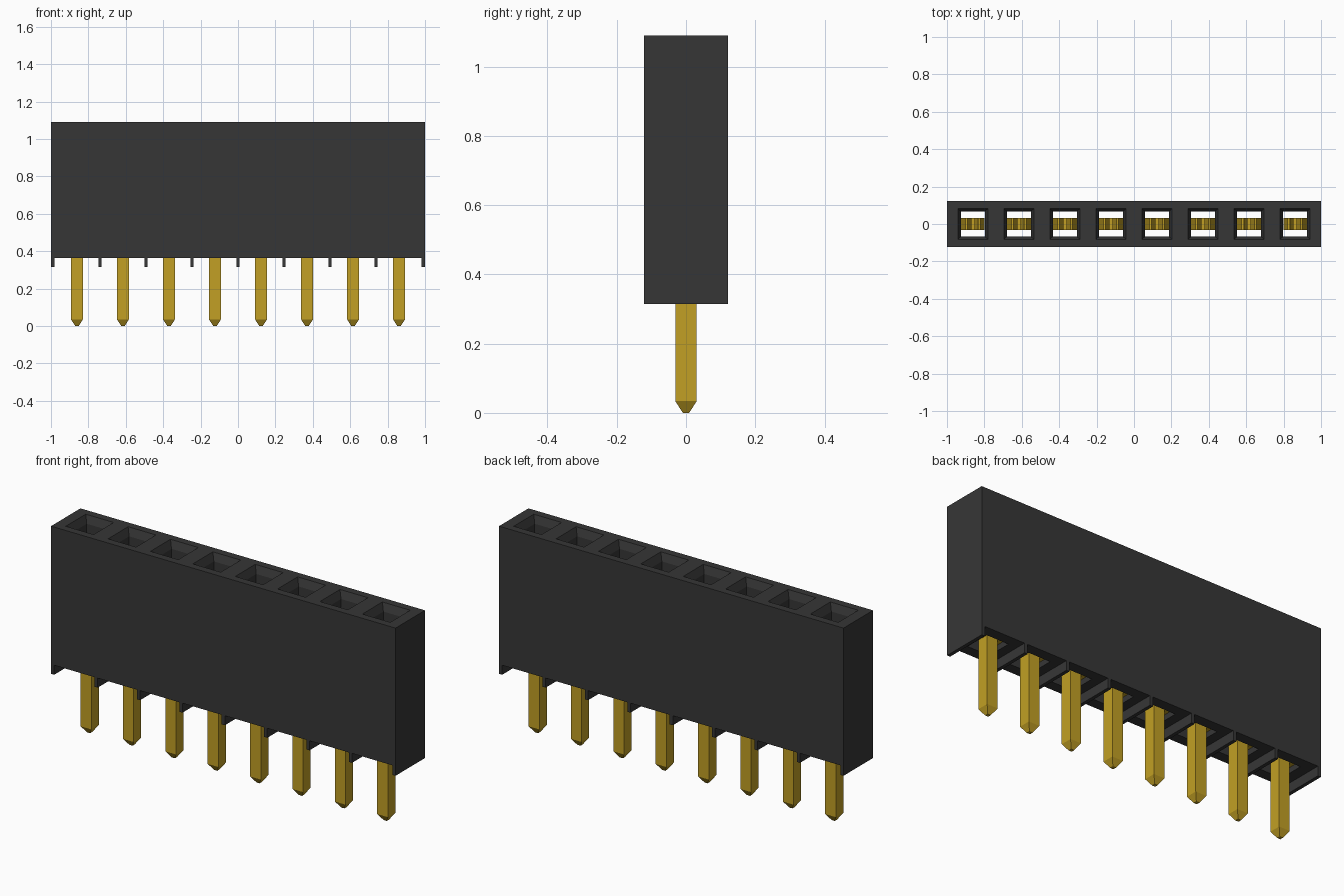
import bpy
import bmesh

cube = bpy.data.objects.get("Cube")
if cube:
    bpy.data.objects.remove(cube, do_unlink=True)

COUNT, PITCH = 8, 0.246
HALF_Y, Z_RIB, Z_BASE, Z_TOP = 0.122, 0.315, 0.365, 1.09
centres = [(i - (COUNT - 1) / 2) * PITCH for i in range(COUNT)]
bounds = [-1.0] + [(i - COUNT / 2) * PITCH for i in range(1, COUNT)] + [1.0]


def material(name, rgb):
    mat = bpy.data.materials.new(name)
    mat.use_nodes = True
    mat.diffuse_color = (*rgb, 1)
    mat.node_tree.nodes["Principled BSDF"].inputs["Base Color"].default_value = (*rgb, 1)
    return mat


black = material("black plastic", (0.037, 0.037, 0.037))
gold = material("gold metal", (0.54, 0.35, 0.018))


def mesh_from(bm, name, mat):
    bmesh.ops.recalc_face_normals(bm, faces=bm.faces)
    me = bpy.data.meshes.new(name)
    bm.to_mesh(me)
    bm.free()
    me.materials.append(mat)
    return me


def place(name, me, x=0):
    ob = bpy.data.objects.new(name, me)
    ob.location.x = x
    bpy.context.collection.objects.link(ob)
    return ob


def ring(bm, x0, x1, hy, z):
    return [bm.verts.new(p) for p in
            ((x0, -hy, z), (x1, -hy, z), (x1, hy, z), (x0, hy, z))]


def bridge(bm, a, b, sides=range(4)):
    for k in sides:
        n = (k + 1) % 4
        bm.faces.new((a[k], a[n], b[n], b[k]))


# Housing: one open cell per contact, with a funnel mouth and a through hole
bm = bmesh.new()
for i, c in enumerate(centres):
    x0, x1 = bounds[i], bounds[i + 1]
    rings = [ring(bm, x0, x1, HALF_Y, Z_BASE),
             ring(bm, x0, x1, HALF_Y, Z_TOP),
             ring(bm, c - 0.081, c + 0.081, 0.083, Z_TOP),
             ring(bm, c - 0.064, c + 0.064, 0.067, Z_TOP - 0.04),
             ring(bm, c - 0.064, c + 0.064, 0.067, Z_BASE)]
    outer = [0, 2] + ([3] if i == 0 else []) + ([1] if i == COUNT - 1 else [])
    bridge(bm, rings[0], rings[1], outer)
    for a, b in zip(rings[1:], rings[2:] + rings[:1]):
        bridge(bm, a, b)
bmesh.ops.remove_doubles(bm, verts=bm.verts, dist=1e-5)
place("housing", mesh_from(bm, "housing", black))

# Standoff ribs below the housing, between the cells and at both ends
for i, x in enumerate(bounds):
    x0, x1 = max(x - 0.009, -1), min(x + 0.009, 1)
    if i == 0:
        x1 = -0.982
    if i == COUNT:
        x0 = 0.982
    bm = bmesh.new()
    low, high = ring(bm, x0, x1, HALF_Y, Z_RIB), ring(bm, x0, x1, HALF_Y, Z_BASE)
    bridge(bm, low, high)
    bm.faces.new(low)
    bm.faces.new(high)
    place(f"standoff_rib_{i + 1}", mesh_from(bm, "standoff_rib", black))

# Square pin with a tapered tip
bm = bmesh.new()
rings = [ring(bm, -h, h, h, z) for h, z in ((0.009, 0), (0.031, 0.034), (0.031, 0.40))]
for a, b in zip(rings, rings[1:]):
    bridge(bm, a, b)
bm.faces.new(rings[0])
bm.faces.new(rings[-1])
pin_mesh = mesh_from(bm, "pin", gold)

# Spring contact: a folded strip with two leaves that pinch and flare
leaf = [(0.057, 0.40), (0.057, 0.62), (0.014, 0.86), (0.034, 0.94)]
path = [(-x, z) for x, z in reversed(leaf)] + leaf
bm = bmesh.new()
rows = [[bm.verts.new((x, y, z)) for y in (-0.031, 0.031)] for x, z in path]
for a, b in zip(rows, rows[1:]):
    bm.faces.new((a[0], b[0], b[1], a[1]))
contact_mesh = mesh_from(bm, "spring_contact", gold)

for i, c in enumerate(centres):
    place(f"pin_{i + 1}", pin_mesh, c)
    contact = place(f"spring_contact_{i + 1}", contact_mesh, c)
    solid = contact.modifiers.new("thickness", 'SOLIDIFY')
    solid.thickness = 0.012
    solid.offset = 0
    solid.use_even_offset = True
